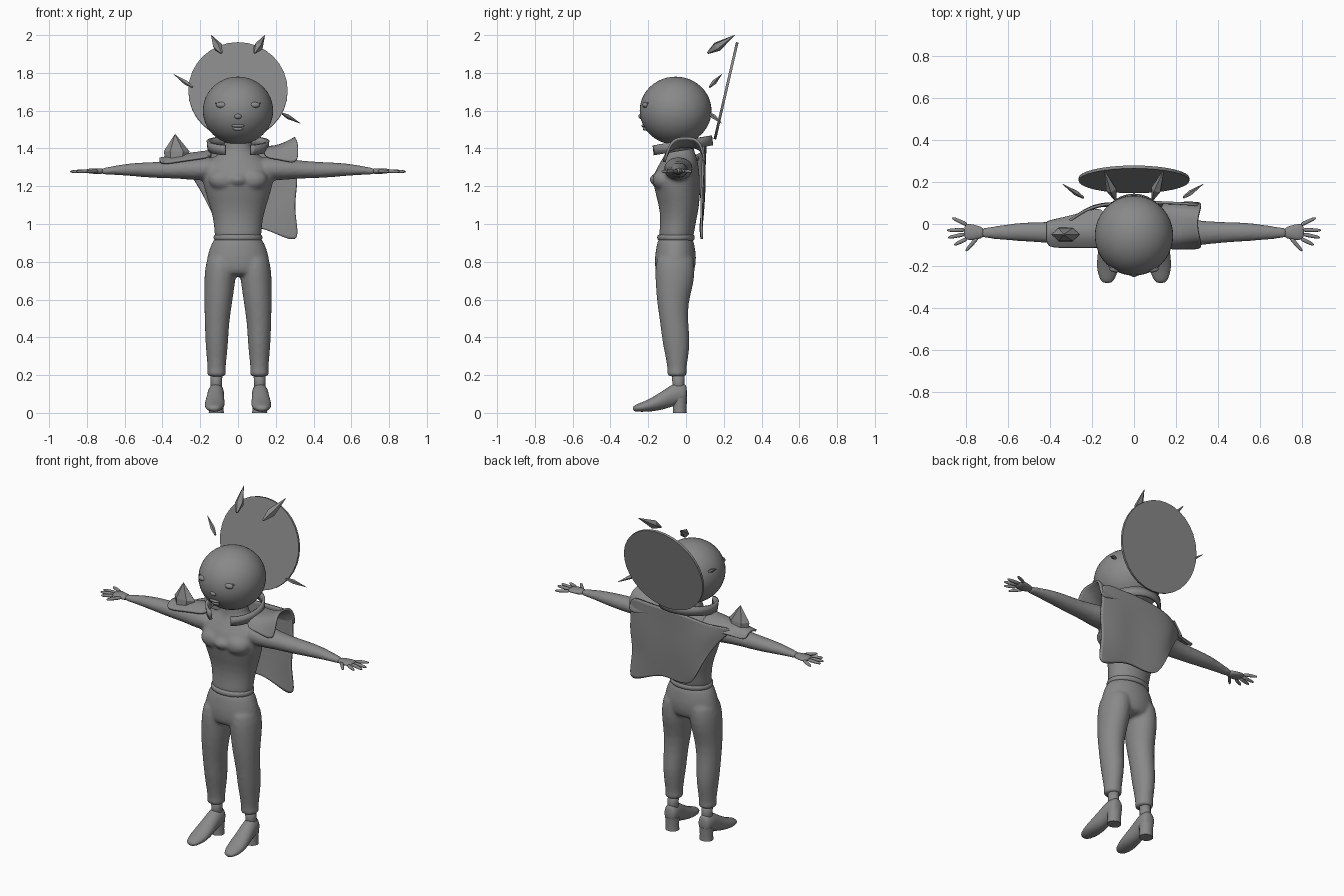
import bpy, bmesh, math
from mathutils import Vector, Matrix

cube = bpy.data.objects.get("Cube")
if cube:
    bpy.data.objects.remove(cube)

grey = bpy.data.materials.new("plain_grey")
grey.use_nodes = True
grey.diffuse_color = (0.25, 0.25, 0.25, 1)
grey.node_tree.nodes["Principled BSDF"].inputs["Base Color"].default_value = grey.diffuse_color


def finish(name, bm, smooth=True, subdivide=0, thickness=0, voxel=0, angle=None):
    bmesh.ops.recalc_face_normals(bm, faces=bm.faces)
    mesh = bpy.data.meshes.new(name)
    bm.to_mesh(mesh)
    bm.free()
    mesh.materials.append(grey)
    for poly in mesh.polygons:
        poly.use_smooth = smooth
    obj = bpy.data.objects.new(name, mesh)
    bpy.context.collection.objects.link(obj)
    if subdivide:
        obj.modifiers.new("Round", "SUBSURF").levels = subdivide
        obj.modifiers["Round"].render_levels = subdivide
    if thickness:
        solid = obj.modifiers.new("Thickness", "SOLIDIFY")
        solid.thickness, solid.offset = thickness, 0
    if voxel:
        remesh = obj.modifiers.new("Merge", "REMESH")
        remesh.mode, remesh.voxel_size, remesh.use_smooth_shade = "VOXEL", voxel, True
        soften = obj.modifiers.new("Soften", "SMOOTH")
        soften.factor, soften.iterations = 0.5, 4
    if angle:
        bpy.ops.object.select_all(action="DESELECT")
        obj.select_set(True)
        bpy.context.view_layer.objects.active = obj
        bpy.ops.object.shade_smooth_by_angle(angle=math.radians(angle))
    return obj


def skin(bm, rings):
    """Bridge rings of points and cap both ends."""
    loops = [[bm.verts.new(p) for p in ring] for ring in rings]
    n = len(loops[0])
    for low, high in zip(loops, loops[1:]):
        for i in range(n):
            j = (i + 1) % n
            bm.faces.new((low[i], low[j], high[j], high[i]))
    bm.faces.new(loops[0])
    bm.faces.new(loops[-1])


def loft(bm, axis, sections, sides=16, flip=1):
    """Sections hold position on the axis, two centre values and two radii."""
    rings = []
    for pos, c1, c2, r1, r2 in sections:
        ring = []
        for i in range(sides):
            a = math.tau * i / sides
            u, v = c1 + r1 * math.cos(a), c2 + r2 * math.sin(a)
            p = {"x": (pos, u, v), "y": (u, pos, v), "z": (u, v, pos)}[axis]
            ring.append((p[0] * flip, p[1], p[2]))
        rings.append(ring)
    skin(bm, rings)


def tube(bm, start, end, profile, sides=8):
    start, end = Vector(start), Vector(end)
    turn = (end - start).to_track_quat("Z", "Y")
    rings = []
    for t, r in profile:
        rings.append([start.lerp(end, t) + turn @ Vector((r * math.cos(math.tau * i / sides),
                      r * math.sin(math.tau * i / sides), 0)) for i in range(sides)])
    skin(bm, rings)


def ball(bm, centre, size, segments=32):
    place = Matrix.Translation(centre) @ Matrix.Diagonal((*size, 1))
    bmesh.ops.create_uvsphere(bm, u_segments=segments, v_segments=segments // 2, radius=1, matrix=place)


def cloth(name, rows, thickness=0.012):
    bm = bmesh.new()
    grid = [[bm.verts.new(p) for p in row] for row in rows]
    for a, b in zip(grid, grid[1:]):
        for i in range(len(a) - 1):
            bm.faces.new((a[i], a[i + 1], b[i + 1], b[i]))
    return finish(name, bm, subdivide=3, thickness=thickness)


# Torso, neck and arms merged into one skin
bm = bmesh.new()
loft(bm, "z", [(0.9, 0, -.055, .125, .09), (0.95, 0, -.05, .125, .093), (1.02, 0, -.04, .13, .095),
               (1.1, 0, -.035, .152, .108), (1.2, 0, -.05, .185, .125), (1.27, 0, -.05, .195, .122),
               (1.33, 0, -.035, .17, .1), (1.37, 0, -.03, .1, .08), (1.4, 0, -.03, .075, .07),
               (1.48, 0, -.035, .07, .07)], 24)
arm = [(.1, -.04, 1.3, .08, .06), (.2, -.04, 1.29, .08, .065), (.3, -.043, 1.29, .06, .05),
       (.42, -.04, 1.285, .05, .044), (.52, -.037, 1.288, .047, .039), (.62, -.04, 1.287, .037, .029),
       (.7, -.042, 1.28, .026, .019), (.73, -.042, 1.279, .025, .017)]
for side in (1, -1):
    loft(bm, "x", arm, flip=side)
    ball(bm, (side * .075, -.12, 1.235), (.085, .06, .06), 16)
ball(bm, (0, -.165, 1.235), (.045, .028, .03), 16)
finish("upper_body", bm, subdivide=1, voxel=0.01)

# Trousers
bm = bmesh.new()
loft(bm, "z", [(0.94, 0, -.055, .12, .09), (0.9, 0, -.055, .14, .098), (0.83, 0, -.055, .167, .112),
               (0.76, 0, -.058, .168, .108), (0.72, 0, -.06, .12, .09)], 24)
leg = [(.86, .08, -.055, .08, .1), (.76, .092, -.058, .086, .108), (.68, .098, -.06, .083, .103),
       (.58, .105, -.072, .075, .083), (.47, .112, -.062, .065, .075), (.38, .112, -.052, .062, .076),
       (.3, .113, -.048, .055, .062), (.23, .113, -.048, .047, .05), (.21, .113, -.048, .052, .054),
       (.19, .113, -.048, .05, .052)]
for side in (1, -1):
    loft(bm, "z", leg, flip=side)
finish("trousers", bm, subdivide=1, voxel=0.01)

bm = bmesh.new()
loft(bm, "z", [(.91, 0, -.053, .115, .085), (.915, 0, -.053, .13, .1), (.935, 0, -.053, .132, .102),
               (.95, 0, -.053, .12, .09)], 24)
finish("waistband", bm, subdivide=2)

# Hands, ankles and shoes on both sides
for side, label in ((1, "left"), (-1, "right")):
    bm = bmesh.new()
    loft(bm, "x", [(.71, -.042, 1.28, .024, .016), (.745, -.04, 1.279, .034, .016),
                   (.78, -.038, 1.281, .042, .014), (.81, -.037, 1.28, .036, .01)], 12, side)
    for base, tip in (((.79, -.005), (.865, .03)), ((.8, -.028), (.89, -.03)),
                      ((.8, -.048), (.885, -.065)), ((.79, -.068), (.855, -.1)), ((.74, -.06), (.8, -.13))):
        tube(bm, (side * base[0], base[1], 1.28), (side * tip[0], tip[1], 1.277),
             [(0, .012), (.5, .01), (.85, .009), (1, .003)])
    finish(label + "_hand", bm, subdivide=1)

    bm = bmesh.new()
    loft(bm, "z", [(.1, .115, -.04, .033, .034), (.16, .115, -.04, .03, .032), (.22, .113, -.043, .032, .034)],
         16, side)
    finish(label + "_ankle", bm)

    bm = bmesh.new()
    loft(bm, "y", [(.006, .115, .1, .025, .04), (-.01, .115, .1, .042, .06), (-.06, .117, .1, .045, .062),
                   (-.1, .12, .078, .047, .055), (-.15, .122, .055, .053, .045), (-.21, .125, .035, .054, .03),
                   (-.26, .127, .026, .038, .021), (-.282, .127, .023, .02, .012)], 16, side)
    finish(label + "_shoe", bm, subdivide=1)

    bm = bmesh.new()
    loft(bm, "z", [(0, .115, -.033, .04, .037), (.03, .115, -.033, .038, .036), (.08, .115, -.032, .042, .038)],
         16, side)
    finish(label + "_shoe_heel", bm, angle=40)

# Head and face
bm = bmesh.new()
ball(bm, (0, -.055, 1.6), (.186, .19, .18), 48)
finish("head", bm)
bm = bmesh.new()
for side in (1, -1):
    ball(bm, (side * .085, -.214, 1.63), (.032, .016, .016), 16)
    tube(bm, (side * .052, -.228, 1.635), (side * .12, -.2, 1.64), [(0, .003), (.5, .007), (1, .003)])
finish("closed_eyes", bm)
bm = bmesh.new()
ball(bm, (0, -.237, 1.57), (.02, .015, .014), 16)
ball(bm, (0, -.223, 1.52), (.035, .013, .009), 16)
ball(bm, (0, -.216, 1.503), (.028, .013, .009), 16)
finish("nose_and_lips", bm)

# Open collar, higher at the back, with the gap in front
bm = bmesh.new()
steps, gap, last = 40, 0.45, None
for i in range(steps + 1):
    a = -math.pi / 2 + gap + (math.tau - 2 * gap) * i / steps
    x, y = .158 * math.cos(a), -.022 + .158 * math.sin(a)
    z = 1.415 + .17 * (y + .022)
    pair = [bm.verts.new((x * .97, y, z - .026)), bm.verts.new((x, y - .006, z + .026))]
    if last:
        bm.faces.new((last[0], pair[0], pair[1], last[1]))
    last = pair
finish("collar", bm, thickness=0.016)

# Tilted disc behind the head
bm = bmesh.new()
bmesh.ops.create_cone(bm, cap_ends=True, segments=32, radius1=.263, radius2=.263, depth=.014,
                      matrix=Matrix.Translation((0, .212, 1.705)) @ Matrix.Rotation(math.radians(77), 4, "X"))
finish("back_disc", bm, smooth=False)

# Floating spikes
bm = bmesh.new()
for base, tip, width in (((-.088, .115, 1.905), (-.142, .258, 2), .026), ((.088, .115, 1.905), (.142, .258, 2), .026),
                         ((-.24, .125, 1.725), (-.34, .19, 1.793), .013),
                         ((.235, .125, 1.585), (.33, .19, 1.533), .013)):
    tube(bm, base, tip, [(0, .006), (.35, width), (1, .001)], 5)
finish("floating_spikes", bm, smooth=False)

# Cape, running down to a point on the left
cloth("cape", [
    [(-.34, -.01, 1.35), (-.22, .08, 1.37), (-.1, .1, 1.4), (.06, .105, 1.41), (.2, .1, 1.41), (.32, .09, 1.42)],
    [(-.27, .04, 1.3), (-.2, .095, 1.3), (-.09, .1, 1.3), (.06, .095, 1.3), (.2, .1, 1.3), (.3, .09, 1.31)],
    [(-.19, .08, 1.17), (-.14, .095, 1.16), (-.06, .1, 1.16), (.08, .09, 1.17), (.2, .1, 1.18), (.32, .085, 1.22)],
    [(-.14, .09, 1.06), (-.1, .09, 1.04), (-.03, .085, 1.03), (.09, .08, 1.04), (.19, .09, 1.05), (.29, .08, 1.08)],
    [(-.1, .08, 1), (-.07, .08, .98), (0, .08, .97), (.1, .075, .99), (.2, .08, .95), (.34, .085, .885)]])

# Draped cloth over the left shoulder, flared at its end
cloth("left_shoulder_drape", [
    [(x, .1, low), (x - .01, .075, top), (x - .03, 0, top), (x - .01, -.08, top), (x, -.115, low)]
    for x, low, top in ((.14, 1.35, 1.41), (.2, 1.345, 1.405), (.26, 1.33, 1.42), (.325, 1.32, 1.455))])

# Plate and pointed crest on the right shoulder
cloth("right_shoulder_plate", [
    [(x, .04 - drop, z - .04), (x, 0, z), (x, -.06, z + .005), (x, -.11, z - .03)]
    for x, z, drop in ((-.14, 1.385, -.04), (-.22, 1.375, -.02), (-.32, 1.36, .01), (-.415, 1.345, .03))])
bm = bmesh.new()
loft(bm, "z", [(1.34, -.325, -.05, .06, .04), (1.385, -.325, -.05, .068, .035), (1.475, -.333, -.05, .002, .002)], 6)
finish("right_shoulder_crest", bm, smooth=False)
